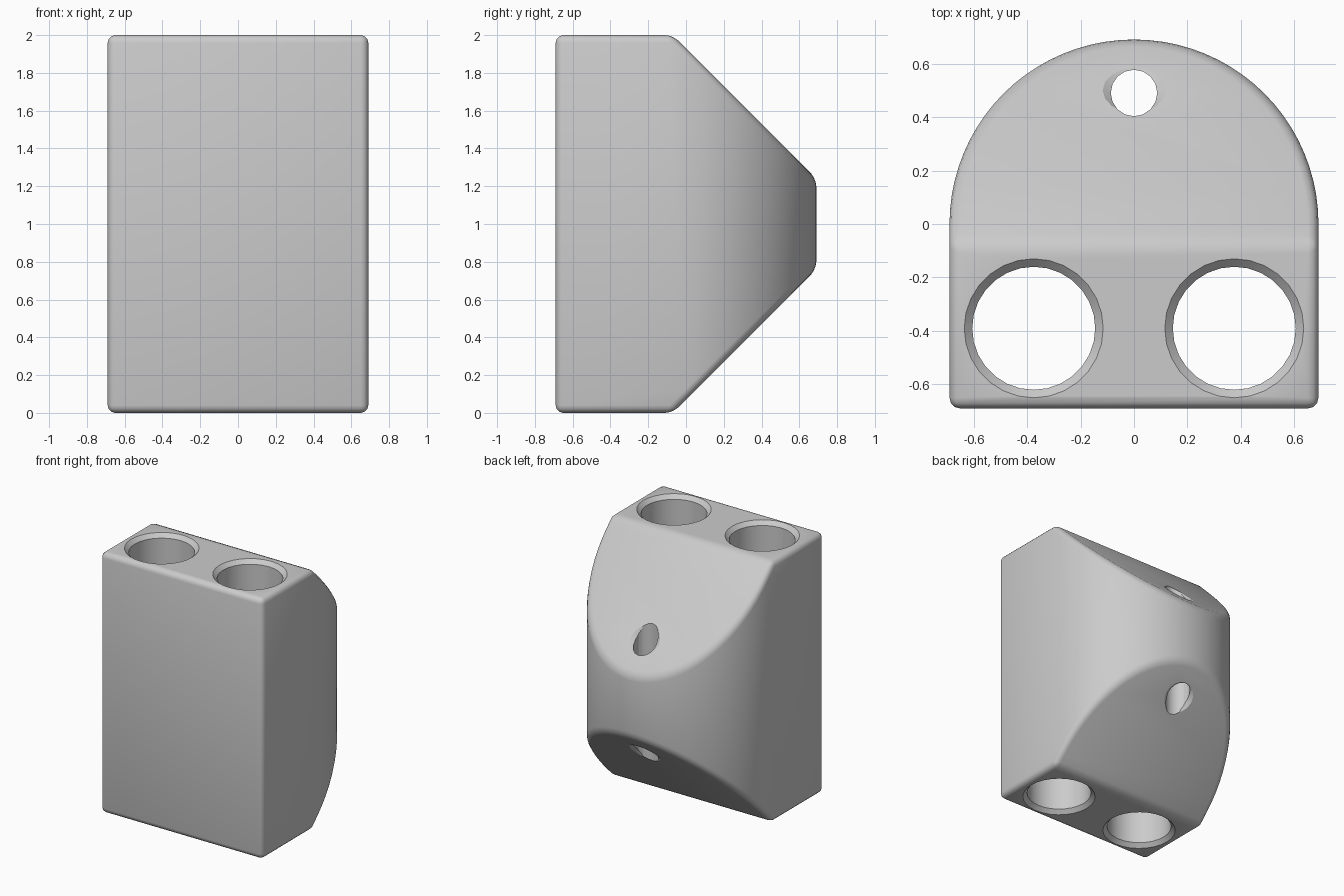
import bpy, bmesh, math
from mathutils import Vector, Matrix

if "Cube" in bpy.data.objects:
    bpy.data.objects.remove(bpy.data.objects["Cube"], do_unlink=True)

R = 0.69       # half width and half depth
H = 2.0        # height
CREASE = -0.07 # where the slopes start

grey = bpy.data.materials.new("light_grey")
grey.use_nodes = True
grey.diffuse_color = (0.6, 0.6, 0.6, 1)
grey.node_tree.nodes["Principled BSDF"].inputs["Base Color"].default_value = (0.6, 0.6, 0.6, 1)


def make_object(name, bm):
    bmesh.ops.recalc_face_normals(bm, faces=bm.faces)
    mesh = bpy.data.meshes.new(name)
    bm.to_mesh(mesh)
    bm.free()
    mesh.materials.append(grey)
    obj = bpy.data.objects.new(name, mesh)
    bpy.context.collection.objects.link(obj)
    return obj


def lathe(name, profile, sides, matrix):
    """Closed solid turned from (radius, height) points."""
    bm = bmesh.new()
    rings = [[bm.verts.new((r * math.cos(2 * math.pi * i / sides),
                            r * math.sin(2 * math.pi * i / sides), z))
              for i in range(sides)] for r, z in profile]
    for a, b in zip(rings, rings[1:]):
        for i in range(sides):
            j = (i + 1) % sides
            bm.faces.new((a[i], a[j], b[j], b[i]))
    bm.faces.new(rings[0])
    bm.faces.new(rings[-1])
    bm.transform(matrix)
    return make_object(name, bm)


# Block: a D-shaped outline, extruded, with both back ends sliced at an angle
bm = bmesh.new()
outline = [(-R, -R), (R, -R)]
outline += [(R * math.cos(math.pi * i / 40), R * math.sin(math.pi * i / 40)) for i in range(41)]
base = bm.faces.new([bm.verts.new((x, y, 0)) for x, y in outline])
top = bmesh.ops.extrude_face_region(bm, geom=[base])["geom"]
bmesh.ops.translate(bm, vec=(0, 0, H), verts=[v for v in top if isinstance(v, bmesh.types.BMVert)])
for z, side in ((H, 1), (0, -1)):
    cut = bmesh.ops.bisect_plane(bm, geom=bm.verts[:] + bm.edges[:] + bm.faces[:],
                                 plane_co=(0, CREASE, z), plane_no=(0, 1, side), clear_outer=True)
    rim = [e for e in cut["geom_cut"] if isinstance(e, bmesh.types.BMEdge)]
    bmesh.ops.contextual_create(bm, geom=rim)
block = make_object("block", bm)

# Softened outer edges
bevel = block.modifiers.new("soft_edges", 'BEVEL')
bevel.width = 0.04
bevel.segments = 3
bevel.limit_method = 'ANGLE'
bevel.angle_limit = math.radians(25)

# Hole cutters, flared at the openings
cutters = []
wide = [(0.29, -0.03), (0.26, 0), (0.23, 0.03), (0.23, H - 0.03), (0.26, H), (0.29, H + 0.03)]
for side, label in ((-1, "right"), (1, "left")):
    cutters.append(lathe(label + "_hole_cutter", wide, 28,
                         Matrix.Translation((side * 0.375, -0.39, 0))))
pin_y = 0.49
cutters.append(lathe("pin_hole_cutter", [(0.087, -0.1), (0.087, H + 0.1)], 16,
                     Matrix.Translation((0, pin_y, 0))))
for z, side in ((H - (pin_y - CREASE), 1), (pin_y - CREASE, -1)):
    tilt = Vector((0, 1, side)).to_track_quat('Z', 'Y').to_matrix().to_4x4()
    cutters.append(lathe("pin_rim_cutter", [(0.07, -0.03), (0.125, 0.005), (0.14, 0.03)], 16,
                         Matrix.Translation((0, pin_y + 0.01, z - 0.01 * side)) @ tilt))

for cutter in cutters:
    cutter.hide_render = True
    boolean = block.modifiers.new(cutter.name, 'BOOLEAN')
    boolean.operation = 'DIFFERENCE'
    boolean.solver = 'EXACT'
    boolean.object = cutter

# Bake the cuts, drop the cutters and shade smoothly
bpy.ops.object.select_all(action='DESELECT')
block.select_set(True)
bpy.context.view_layer.objects.active = block
for modifier in list(block.modifiers):
    bpy.ops.object.modifier_apply(modifier=modifier.name)
for cutter in cutters:
    bpy.data.objects.remove(cutter, do_unlink=True)
bpy.ops.object.shade_smooth_by_angle(angle=math.radians(30))
